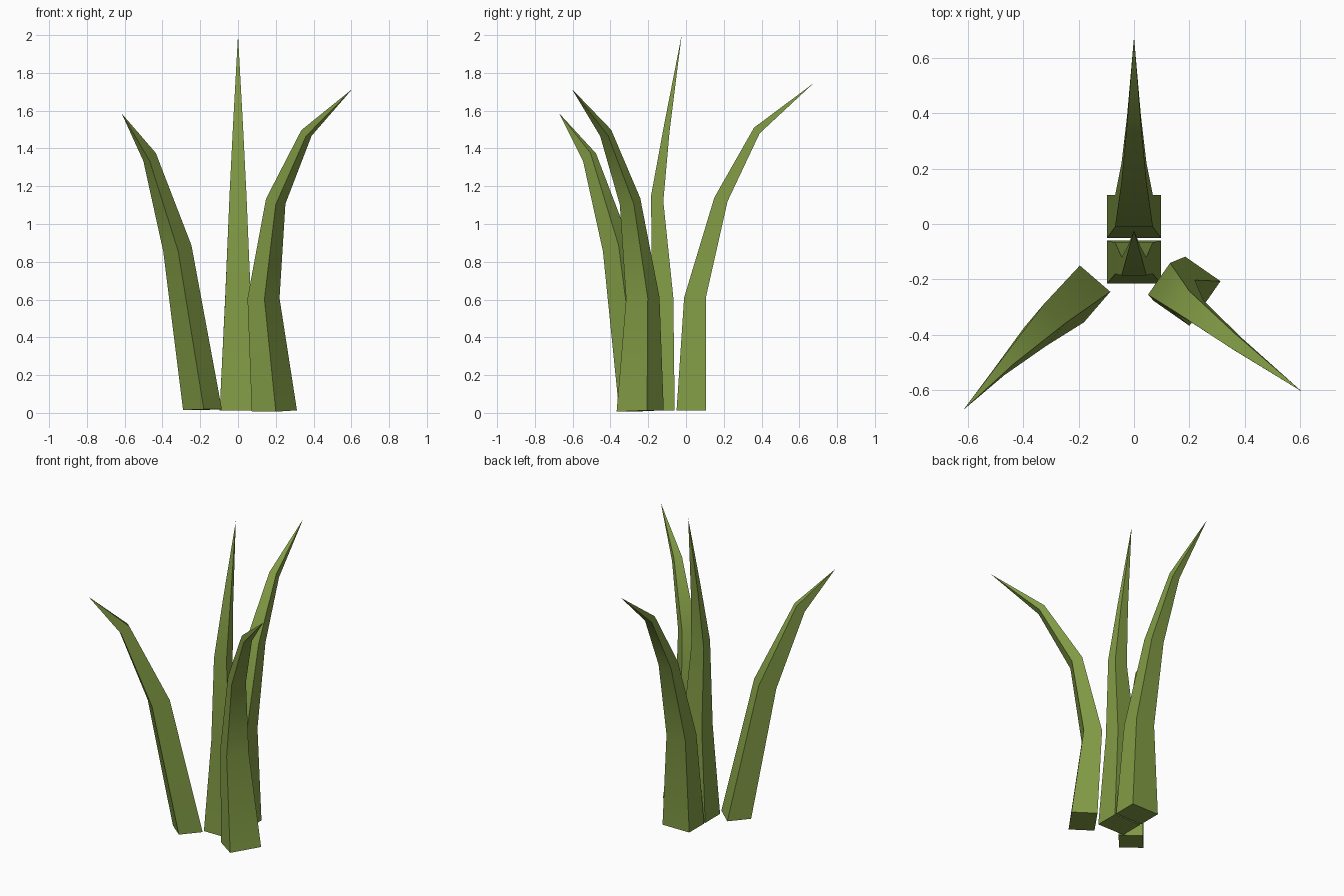
import bpy, bmesh, math
from mathutils import Vector

if "Cube" in bpy.data.objects:
    bpy.data.objects.remove(bpy.data.objects["Cube"])

green = bpy.data.materials.new("leaf_green")
green.diffuse_color = (0.225, 0.33, 0.06, 1)
green.use_nodes = True
green.node_tree.nodes["Principled BSDF"].inputs["Base Color"].default_value = green.diffuse_color


def blade(name, heading, side, lean, rings, tip):
    """Four-sided tapering blade bending along `heading` (degrees).
    rings: (inner distance, inner z, outer distance, outer z, half width); tip: (distance, z).
    side / lean: sideways offset and sideways tilt per unit height."""
    a = math.radians(heading)
    d = Vector((math.cos(a), math.sin(a), 0))
    w = Vector((-d.y, d.x, 0))

    def point(r, z, s):
        p = d * r + w * (side + lean * z + s)
        p.z = max(0, z - lean * s)
        return p

    bm = bmesh.new()
    loops = []
    for ri, zi, ro, zo, h in rings:
        corners = [(ri, zi, h), (ri, zi, -h), (ro, zo, -h), (ro, zo, h)]
        loops.append([bm.verts.new(point(*c)) for c in corners])
    top = bm.verts.new(point(tip[0], tip[1], 0))
    bm.faces.new(loops[0])
    for lo, hi in zip(loops, loops[1:]):
        for i in range(4):
            j = (i + 1) % 4
            bm.faces.new((lo[i], lo[j], hi[j], hi[i]))
    for i in range(4):
        bm.faces.new((loops[-1][i], loops[-1][(i + 1) % 4], top))
    bmesh.ops.recalc_face_normals(bm, faces=bm.faces)
    mesh = bpy.data.meshes.new(name)
    bm.to_mesh(mesh)
    bm.free()
    mesh.materials.append(green)
    ob = bpy.data.objects.new(name, mesh)
    bpy.context.collection.objects.link(ob)
    # soft bends along the blade, crisp long edges
    bpy.ops.object.select_all(action='DESELECT')
    ob.select_set(True)
    bpy.context.view_layer.objects.active = ob
    bpy.ops.object.shade_smooth_by_angle(angle=math.radians(35))


# back blade, bending backwards
blade("back_blade", 90, 0, 0, [
    (-0.05, 0.012, 0.105, 0.012, 0.097), (-0.01, 0.61, 0.105, 0.61, 0.068),
    (0.15, 1.14, 0.22, 1.12, 0.045), (0.36, 1.51, 0.39, 1.48, 0.025)], (0.675, 1.745))

# tall upright blade at the front
blade("upright_blade", 90, 0, 0, [
    (-0.215, 0.012, -0.06, 0.012, 0.097), (-0.18, 0.6, -0.067, 0.61, 0.068),
    (-0.185, 1.15, -0.12, 1.12, 0.045), (-0.115, 1.53, -0.087, 1.49, 0.026)], (-0.023, 2.0))

# right blade, bending to the front right
blade("right_blade", -34.8, -0.089, -0.036, [
    (0.219, 0.01, 0.374, 0.01, 0.098), (0.187, 0.61, 0.296, 0.605, 0.07),
    (0.302, 1.135, 0.364, 1.105, 0.045), (0.526, 1.498, 0.555, 1.466, 0.026)], (0.842, 1.715))

# left blade, bending to the front left
blade("left_blade", 229.2, 0.023, -0.032, [
    (0.241, 0.017, 0.387, 0.017, 0.0725), (0.431, 0.885, 0.54, 0.855, 0.052),
    (0.667, 1.375, 0.718, 1.333, 0.022)], (0.91, 1.585))
